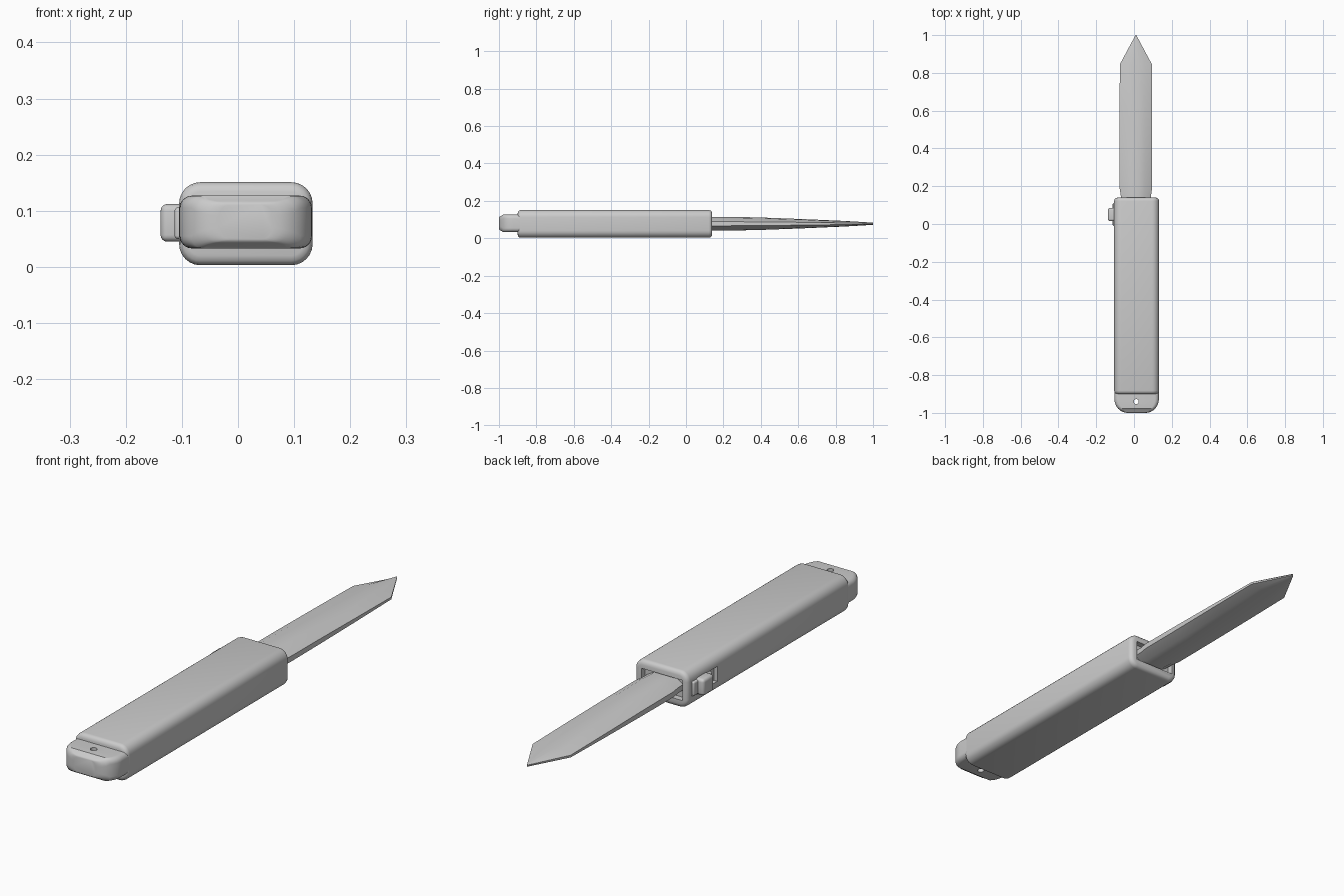
import bpy, bmesh, math
from mathutils import Vector, Matrix

old = bpy.data.objects.get("Cube")
if old:
    bpy.data.objects.remove(old, do_unlink=True)

grey = bpy.data.materials.new("plain grey")
grey.use_nodes = True
grey.diffuse_color = (0.6, 0.6, 0.6, 1)
grey.node_tree.nodes["Principled BSDF"].inputs["Base Color"].default_value = (0.6, 0.6, 0.6, 1)


def finish(name, bm, angle=35):
    bmesh.ops.recalc_face_normals(bm, faces=bm.faces)
    mesh = bpy.data.meshes.new(name)
    bm.to_mesh(mesh)
    bm.free()
    mesh.materials.append(grey)
    obj = bpy.data.objects.new(name, mesh)
    bpy.context.collection.objects.link(obj)
    smooth(obj, angle)
    return obj


def smooth(obj, angle):
    bpy.ops.object.select_all(action='DESELECT')
    obj.select_set(True)
    bpy.context.view_layer.objects.active = obj
    bpy.ops.object.shade_smooth_by_angle(angle=math.radians(angle))


def loft(name, rings, angle=35):
    """Skin a list of equal-length rings and cap both ends."""
    bm = bmesh.new()
    loops = [[bm.verts.new(p) for p in ring] for ring in rings]
    n = len(loops[0])
    for a, b in zip(loops, loops[1:]):
        for i in range(n):
            j = (i + 1) % n
            bm.faces.new((a[i], a[j], b[j], b[i]))
    bm.faces.new(loops[0])
    bm.faces.new(loops[-1])
    return finish(name, bm, angle)


def rounded_ring(y, cx, cz, hw, hh, r, steps=6):
    """Rounded rectangle across the long axis."""
    pts = []
    for k, (sx, sz) in enumerate(((1, 1), (-1, 1), (-1, -1), (1, -1))):
        for s in range(steps + 1):
            a = math.pi / 2 * (k + s / steps)
            pts.append((cx + sx * (hw - r) + r * math.cos(a), y,
                        cz + sz * (hh - r) + r * math.sin(a)))
    return pts


def box(name, lo, hi, bevel=0.0):
    lo, hi = Vector(lo), Vector(hi)
    bm = bmesh.new()
    bmesh.ops.create_cube(bm, size=1, matrix=Matrix.Translation((lo + hi) / 2)
                          @ Matrix.Diagonal((*(hi - lo), 1)))
    if bevel:
        bmesh.ops.bevel(bm, geom=bm.edges[:], offset=bevel, segments=4,
                        profile=0.5, affect='EDGES')
    return finish(name, bm)


def cut(target, cutter):
    cutter.hide_render = True
    mod = target.modifiers.new("cut", 'BOOLEAN')
    mod.object = cutter
    mod.operation = 'DIFFERENCE'
    mod.solver = 'EXACT'
    bpy.context.view_layer.objects.active = target
    bpy.ops.object.modifier_apply(modifier=mod.name)
    bpy.data.objects.remove(cutter, do_unlink=True)
    smooth(target, 35)


CX, CZ = 0.014, 0.077

# Handle: rounded bar with softened ends
ends = [(0.0, 0.017), (0.003, 0.008), (0.009, 0.002), (0.018, 0.0)]
spans = [(-0.9 + d, s) for d, s in ends] + [(0.14 - d, s) for d, s in reversed(ends)]
handle = loft("handle", [rounded_ring(y, CX, CZ, 0.119 - s, 0.074 - s, 0.038 - s)
                         for y, s in spans])

# Shallow mouth for the blade and slot for the slider
cut(handle, box("mouth_cutter", (-0.082, 0.115, 0.036), (0.102, 0.2, 0.118)))
cut(handle, box("slot_cutter", (-0.2, -0.05, 0.048), (-0.09, 0.11, 0.108)))

# Thinner end tab with corners rounded in plan
rings = [rounded_ring(-0.87, CX, 0.08, 0.118, 0.047, 0.022)]
for k in range(9):
    a = math.pi / 2 * k / 8
    edge = 0.016 * (1 - math.cos(a)) if k > 4 else 0.0
    rings.append(rounded_ring(-0.925 - 0.075 * math.sin(a), CX, 0.08,
                              0.118 - 0.07 * (1 - math.cos(a)), 0.047 - edge, 0.022))
tab = loft("end_tab", rings)

# Lanyard hole
bm = bmesh.new()
bmesh.ops.create_cone(bm, cap_ends=True, segments=20, radius1=0.013, radius2=0.013,
                      depth=0.4, matrix=Matrix.Translation((0.012, -0.94, 0.08)))
cut(tab, finish("hole_cutter", bm))

# Blade: flat-centred lens section, tapering to the point
section = [(1, 0.3), (0.55, 0.85), (0.2, 1), (-0.2, 1), (-0.55, 0.85), (-1, 0.3),
           (-1, -0.3), (-0.55, -0.85), (-0.2, -1), (0.2, -1), (0.55, -0.85), (1, -0.3)]
stations = [(0.1, 0.078, 0.036), (0.15, 0.08, 0.037), (0.19, 0.086, 0.037),
            (0.38, 0.086, 0.034), (0.62, 0.086, 0.025), (0.845, 0.085, 0.015),
            (1.0, 0.002, 0.006)]
loft("blade", [[(0.01 + hw * u, y, 0.078 + hh * v) for u, v in section]
               for y, hw, hh in stations], 30)

# Side slider button
box("slider_button", (-0.138, 0.015, 0.045), (-0.08, 0.085, 0.112), 0.012)
box("slider_base", (-0.113, -0.01, 0.05), (-0.08, 0.11, 0.106), 0.006)
